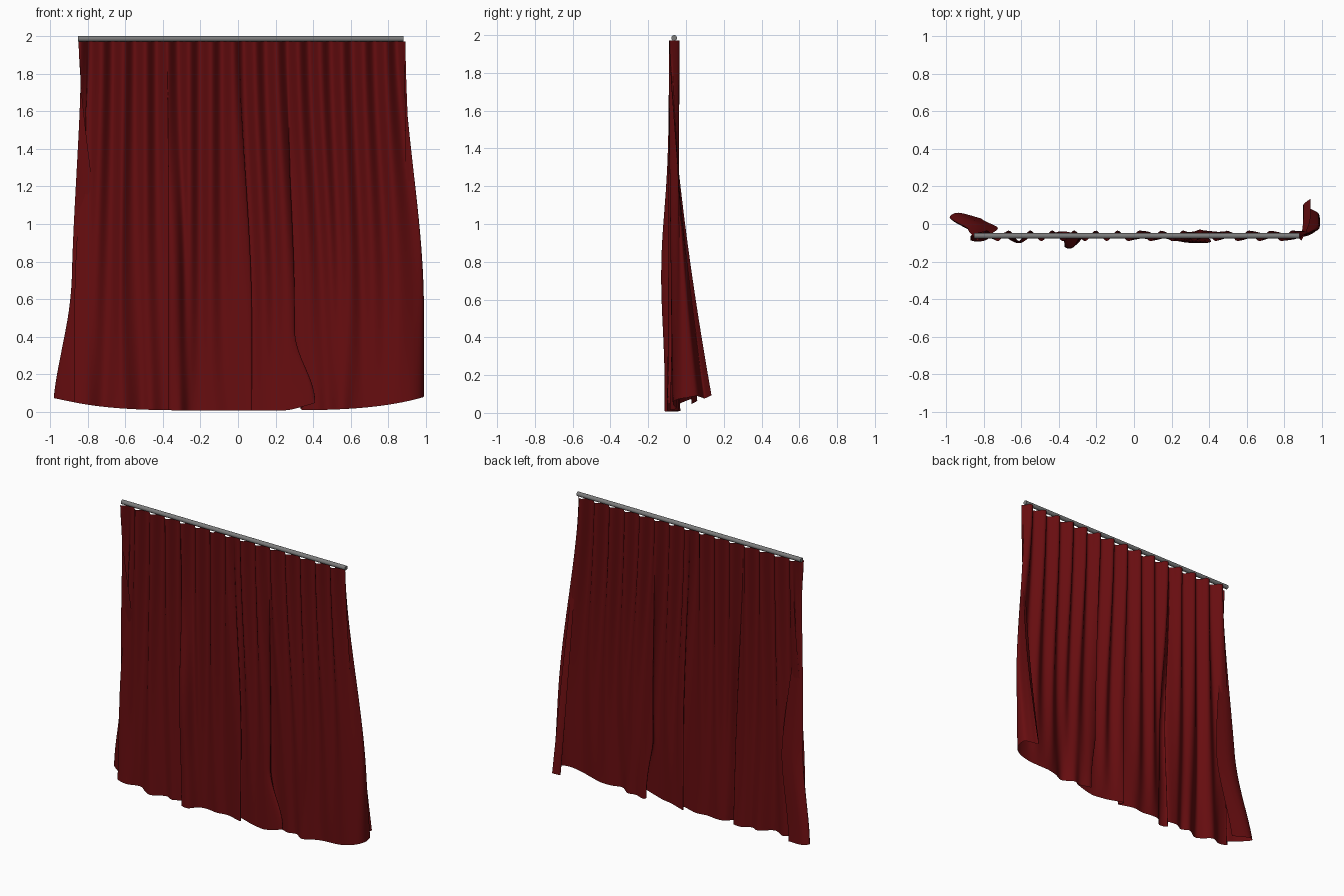
import bpy
import bmesh
import math

ROD_Y = -0.063
CLOTH_TOP = 1.972
ROWS = 64
STEPS = 7

# Cloth path from the left-hand edge to the right: (top x, hem x, hem y)
PATH = [
    (-.85, -.72, .03), (-.84, -.82, .06), (-.83, -.885, .03), (-.815, -.86, -.02),
    (-.805, -.82, -.045), (-.79, -.87, -.085), (-.77, -.80, -.09), (-.7, -.72, -.05),
    (-.64, -.65, -.09), (-.58, -.6, -.1), (-.52, -.52, -.05), (-.46, -.46, -.07),
    (-.41, -.4, -.04), (-.385, -.33, -.05), (-.37, -.37, -.095), (-.33, -.31, -.11),
    (-.27, -.26, -.06), (-.2, -.2, -.05), (-.12, -.12, -.06), (-.05, -.04, -.05),
    (0, .07, -.08), (.01, .05, -.04), (.04, .09, -.05), (.11, .16, -.075),
    (.18, .23, -.09), (.24, .3, -.1), (.27, .29, -.05), (.3, .35, -.03),
    (.36, .42, -.05), (.42, .48, -.04), (.5, .55, -.085), (.57, .62, -.06),
    (.64, .69, -.05), (.71, .77, -.06), (.78, .85, -.07), (.83, .93, -.06),
    (.86, .98, -.02), (.875, .985, .05), (.88, .94, .08), (.885, .9, .1), (.89, .94, .135),
]


def make_material(name, colour, roughness):
    mat = bpy.data.materials.new(name)
    mat.use_nodes = True
    mat.diffuse_color = colour
    shader = mat.node_tree.nodes["Principled BSDF"]
    shader.inputs["Base Color"].default_value = colour
    shader.inputs["Roughness"].default_value = roughness
    return mat


def smoothstep(low, high, value):
    s = min(max((value - low) / (high - low), 0), 1)
    return s * s * (3 - 2 * s)


def bump(value, centre, width):
    return math.exp(-((value - centre) / width) ** 2)


def spline(points, steps):
    """Sample a Catmull-Rom curve through the points."""
    last = len(points) - 1
    samples = []
    for i in range(last):
        quad = [points[min(max(i + k, 0), last)] for k in (-1, 0, 1, 2)]
        for j in range(steps + (i == last - 1)):
            s = j / steps
            samples.append([
                b + s * (c - a + s * (2*a - 5*b + 4*c - d + s * (3*b - a - 3*c + d))) / 2
                for a, b, c, d in zip(*quad)])
    return samples


def cloth_point(top_x, hem_x, hem_y, t):
    """Place one cloth point, with t running from the rod (0) to the hem (1)."""
    # Narrow pleats at the rod relax into the broad hem folds
    spread = smoothstep(-.05, .75, t)
    curl = t ** 1.5
    x = top_x + (hem_x - top_x) * spread
    pleat = ROD_Y + .028 * math.sin(top_x * math.tau / .116)
    y = pleat + (hem_y - pleat) * curl
    # Front fold pushed out about halfway down
    y -= .045 * bump(top_x, -.345, .035) * bump(t, .6, .25)
    # Outer edge and one inner fold kick sideways near the hem
    edge_kick = bump(top_x, -.84, .022) * smoothstep(.65, 1.05, t)
    fold_kick = bump(top_x, .25, .025) * smoothstep(.78, 1, t)
    x += .11 * fold_kick - .12 * edge_kick
    # Hem rises gently toward both sides
    hem_z = .008 + .075 * abs(hem_x) ** 4 + .04 * fold_kick + .025 * edge_kick
    hem_z += .2 * max(hem_y, 0) * (hem_x > 0)
    z = CLOTH_TOP + (hem_z - CLOTH_TOP) * t
    return x, y, z


def finish(name, bm, mat, angle):
    mesh = bpy.data.meshes.new(name)
    bm.to_mesh(mesh)
    bm.free()
    mesh.materials.append(mat)
    obj = bpy.data.objects.new(name, mesh)
    bpy.context.collection.objects.link(obj)
    bpy.ops.object.select_all(action='DESELECT')
    obj.select_set(True)
    bpy.context.view_layer.objects.active = obj
    bpy.ops.object.shade_smooth_by_angle(angle=math.radians(angle))
    return obj


default_cube = bpy.data.objects.get("Cube")
if default_cube:
    bpy.data.objects.remove(default_cube, do_unlink=True)

red_cloth = make_material("dark red cloth", (.135, .004, .005, 1), .8)
grey_metal = make_material("grey metal", (.2, .2, .2, 1), .5)

# Curtain cloth: one pleated sheet
bm = bmesh.new()
columns = spline(PATH, STEPS)
rows = [[bm.verts.new(cloth_point(*column, r / ROWS)) for column in columns]
        for r in range(ROWS + 1)]
for upper, lower in zip(rows, rows[1:]):
    for i in range(len(columns) - 1):
        bm.faces.new((upper[i], lower[i], lower[i + 1], upper[i + 1]))
finish("curtain_cloth", bm, red_cloth, 60)

# Curtain rod: a plain capped cylinder along x
bm = bmesh.new()
bmesh.ops.create_cone(bm, cap_ends=True, segments=24, radius1=.015, radius2=.015, depth=1.73)
rod = finish("curtain_rod", bm, grey_metal, 40)
rod.rotation_euler.y = math.pi / 2
rod.location = (.015, ROD_Y, 1.985)
